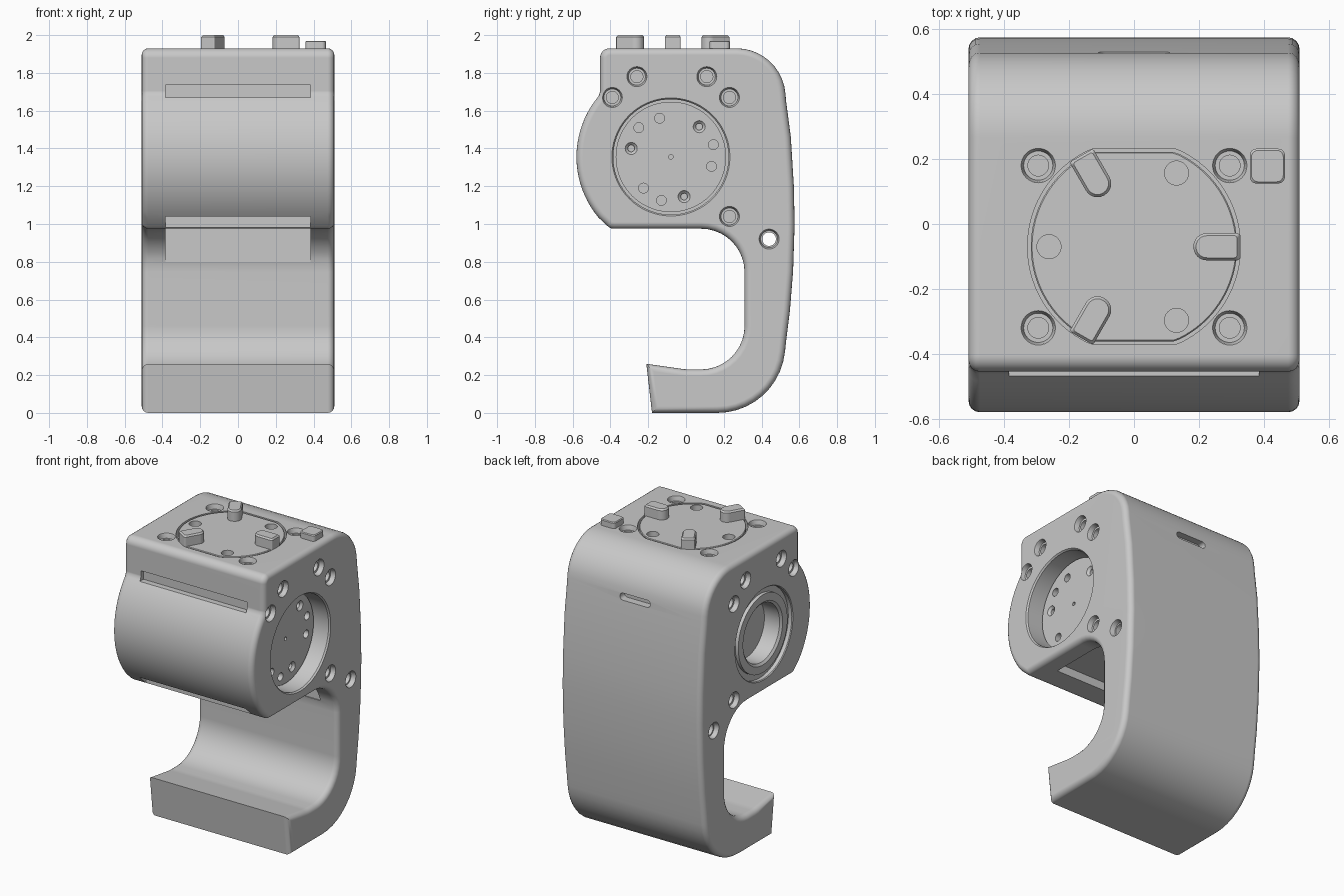
import bpy, bmesh, math
from mathutils import Vector, Matrix

if bpy.data.objects.get("Cube"):
    bpy.data.objects.remove(bpy.data.objects["Cube"])

GREY = (0.58, 0.58, 0.58, 1)
grey = bpy.data.materials.new("plain_grey")
grey.use_nodes = True
grey.diffuse_color = GREY
grey.node_tree.nodes["Principled BSDF"].inputs["Base Color"].default_value = GREY

HALF = 0.51               # half width of the body
HUB = Vector((-0.08, 1.355))  # drum axis in y, z
TOP = 1.93


def loft(bm, rings):
    """Closed solid through rings that have equal numbers of points."""
    loops = [[bm.verts.new(p) for p in ring] for ring in rings]
    n = len(loops[0])
    faces = [bm.faces.new(loops[0][::-1]), bm.faces.new(loops[-1])]
    for a, b in zip(loops, loops[1:]):
        for i in range(n):
            j = (i + 1) % n
            faces.append(bm.faces.new((a[i], a[j], b[j], b[i])))
    # turn the solid outwards by the sign of its volume
    volume = 0
    for f in faces:
        f.normal_update()
        volume += f.calc_center_median().dot(f.normal) * f.calc_area()
    if volume < 0:
        bmesh.ops.reverse_faces(bm, faces=faces)


def lathe(bm, profile, pos, axis, n=32):
    """Turned solid; profile holds (radius, depth below pos along axis)."""
    rot = Vector((0, 0, 1)).rotation_difference(Vector(axis))
    turns = [2 * math.pi * i / n for i in range(n)]
    loft(bm, [[Vector(pos) + rot @ Vector((r * math.cos(t), r * math.sin(t), -d))
               for t in turns] for r, d in profile])


def box(bm, lo, hi):
    loft(bm, [[(lo[0], lo[1], z), (hi[0], lo[1], z), (hi[0], hi[1], z), (lo[0], hi[1], z)]
              for z in (lo[2], hi[2])])


def fillet(corners, n=10):
    """Round the corners of a polygon given as (u, v, radius)."""
    out = []
    for i, (u, v, r) in enumerate(corners):
        p = Vector((u, v))
        if not r:
            out.append(p)
            continue
        a = (Vector(corners[i - 1][:2]) - p).normalized()
        b = (Vector(corners[(i + 1) % len(corners)][:2]) - p).normalized()
        half = a.angle(b) / 2
        c = p + (a + b).normalized() * r / math.sin(half)
        t = r / math.tan(half)
        s, e = p + a * t - c, p + b * t - c
        sweep = s.angle(e)
        for k in range(n + 1):
            f = k / n
            out.append(c + (s * math.sin((1 - f) * sweep) + e * math.sin(f * sweep)) / math.sin(sweep))
    return out


def inset(points, d):
    """Move a counter-clockwise outline inwards by d."""
    out = []
    for i, p in enumerate(points):
        a = (p - points[i - 1]).normalized()
        b = (points[(i + 1) % len(points)] - p).normalized()
        m = Vector((-a.y - b.y, a.x + b.x)).normalized()
        out.append(p + m * d / m.dot(Vector((-a.y, a.x))))
    return out


def make(name, bm):
    mesh = bpy.data.meshes.new(name)
    bm.to_mesh(mesh)
    bm.free()
    ob = bpy.data.objects.new(name, mesh)
    bpy.context.collection.objects.link(ob)
    mesh.materials.append(grey)
    return ob


def activate(ob):
    bpy.ops.object.select_all(action='DESELECT')
    bpy.context.view_layer.objects.active = ob
    ob.select_set(True)


def carve(ob, cutter_bm):
    cutter = make("cutter", cutter_bm)
    cutter.hide_render = True
    activate(ob)
    mod = ob.modifiers.new("cut", 'BOOLEAN')
    mod.operation, mod.solver, mod.object = 'DIFFERENCE', 'EXACT', cutter
    bpy.ops.object.modifier_apply(modifier=mod.name)
    bpy.data.objects.remove(cutter)


def finish(ob):
    activate(ob)
    bpy.ops.object.shade_smooth_by_angle(angle=math.radians(30))
    mod = ob.modifiers.new("normals", 'WEIGHTED_NORMAL')
    mod.keep_sharp = True


# Hook-shaped body: side outline swept across the width, with rounded rims
drum = [(HUB.x + 0.5 * math.cos(math.radians(a)), HUB.y + 0.5 * math.sin(math.radians(a)), 0)
        for a in range(140, 224, 4)]
outline = fillet([(-0.455, TOP, 0.05), (-0.455, 1.70, 0.03)] + drum + [
    (-0.40, 0.975, 0.045), (0.31, 0.975, 0.23), (0.31, 0.23, 0.23), (0, 0.23, 0.3),
    (-0.21, 0.26, 0), (-0.18, 0, 0), (0.49, 0, 0.36), (0.53, 0.38, 0), (0.55, 0.54, 0),
    (0.567, 0.75, 0), (0.575, 1, 0), (0.571, 1.2, 0), (0.555, 1.46, 0), (0.53, 1.65, 0),
    (0.505, TOP, 0.26)])
RIM = 0.035
steps = [math.radians(a) for a in (90, 67, 45, 22, 0)]
stations = [(HALF - RIM + RIM * math.sin(t), RIM * (1 - math.cos(t))) for t in steps]
rings = [(-x, d) for x, d in stations] + stations[::-1]
bm = bmesh.new()
loft(bm, [[(x, p.x, p.y) for p in inset(outline, d)] for x, d in rings])
body = make("body", bm)

# Countersunk screw holes
cut = bmesh.new()
screw = [(0.056, -0.005), (0.05, 0.005), (0.045, 0.03), (0.032, 0.03), (0.032, 0.07)]
for side in (1, -1):
    for y, z in ((-0.26, 1.78), (0.11, 1.78), (-0.39, 1.67), (0.23, 1.67), (0.23, 1.04)):
        lathe(cut, screw, (side * HALF, y, z), (side, 0, 0))
    for y in (0.18, -0.32):
        lathe(cut, screw, (side * 0.295, y, TOP), (0, 0, 1))
wide = 2 * HALF
through = screw[:3] + [(0.036, 0.03)]
lathe(cut, through + [(r, wide - d) for r, d in through[::-1]], (HALF, 0.44, 0.92), (1, 0, 0))
carve(body, cut)

# Round recess on one side, bearing seat on the other
cut = bmesh.new()
lathe(cut, [(0.32, -0.01), (0.305, 0.01), (0.305, 0.15)], (HALF, *HUB), (1, 0, 0), 72)
lathe(cut, [(0.31, -0.01), (0.295, 0.005), (0.295, 0.03), (0.255, 0.03), (0.255, 0.008),
            (0.205, 0.008), (0.19, 0.02), (0.19, 0.13)], (-HALF, *HUB), (-1, 0, 0), 72)
carve(body, cut)

# Slots above and below the drum, the pocket beneath it and the slot in the back
cut = bmesh.new()
box(cut, (-0.385, -0.7, 1.67), (0.385, -0.43, 1.735))
box(cut, (-0.385, -0.7, 0.94), (0.385, -0.405, 1.04))
box(cut, (-0.385, -0.25, 0.8), (0.385, 0.308, 1.03))
pill = fillet([(-0.11, 1.65, 0.022), (0.11, 1.65, 0.022), (0.11, 1.695, 0.022), (-0.11, 1.695, 0.022)], 6)
loft(cut, [[(p.x, y, p.y) for p in pill] for y in (0.48, 0.7)])
carve(body, cut)


def flat_disc(r, half):
    """Circle with two flattened sides."""
    turns = [2 * math.pi * i / 96 for i in range(96)]
    return [(r * math.cos(t), max(-half, min(half, r * math.sin(t))) - 0.07) for t in turns]


# Seat for the top disc
cut = bmesh.new()
loft(cut, [[(x, y, z) for x, y in flat_disc(0.328, 0.302)] for z in (1.87, 2.0)])
carve(body, cut)
finish(body)

# Top mounting disc with three blind holes
bm = bmesh.new()
loft(bm, [[(x, y, z) for x, y in flat_disc(r, h)]
          for r, h, z in ((0.318, 0.292, 1.86), (0.318, 0.292, TOP - 0.004), (0.314, 0.288, TOP))])
disc = make("top_disc", bm)
cut = bmesh.new()
for a in (60, 180, 300):
    t = math.radians(a)
    lathe(cut, [(0.037, -0.01), (0.037, 0.04)],
          (0.262 * math.cos(t), -0.07 + 0.262 * math.sin(t), TOP), (0, 0, 1))
carve(disc, cut)
finish(disc)

# Three locking lugs, rounded towards the centre
for k in range(3):
    turn = Matrix.Translation((0, -0.07, 0)) @ Matrix.Rotation(k * math.tau / 3, 4, 'Z')
    bm = bmesh.new()
    rings = []
    for d, z in ((0, 1.88), (0, 1.99), (0.008, 2.0)):
        w, a, b = 0.042 - d, 0.183 + d, 0.325 - d
        shape = fillet([(a, -w, w * 0.98), (b, -w, 0.008), (b, w, 0.008), (a, w, w * 0.98)], 6)
        rings.append([turn @ Vector((p.x, p.y, z)) for p in shape])
    loft(bm, rings)
    finish(make(f"locking_lug_{k + 1}", bm))

# Small key block near the back corner
bm = bmesh.new()
rings = []
for d, z in ((0, 1.88), (0, 1.965), (0.005, 1.97)):
    a, b, c, e = 0.357 + d, 0.465 - d, 0.125 + d, 0.232 - d
    rings.append([(p.x, p.y, z) for p in fillet(
        [(a, c, 0.02), (b, c, 0.02), (b, e, 0.02), (a, e, 0.02)], 5)])
loft(bm, rings)
finish(make("key_block", bm))

# Dial plate in the side recess, drilled around its axis
FACE = HALF - 0.11
bm = bmesh.new()
lathe(bm, [(0.292, 0), (0.292, 0.06)], (FACE, *HUB), (1, 0, 0), 72)
plate = make("dial_plate", bm)
cut = bmesh.new()
for y, z in ((-0.14, 1.56), (-0.25, 1.51), (0.145, 1.42), (0.135, 1.305), (-0.225, 1.19), (-0.13, 1.125)):
    lathe(cut, [(0.026, -0.01), (0.026, 0.04)], (FACE, y, z), (1, 0, 0), 24)
for y, z in ((0.07, 1.515), (-0.29, 1.40), (-0.01, 1.145)):
    lathe(cut, [(0.034, -0.005), (0.03, 0.005), (0.018, 0.015), (0.018, 0.04)], (FACE, y, z), (1, 0, 0), 24)
lathe(cut, [(0.012, -0.01), (0.012, 0.03)], (FACE, *HUB), (1, 0, 0), 16)
carve(plate, cut)
finish(plate)
